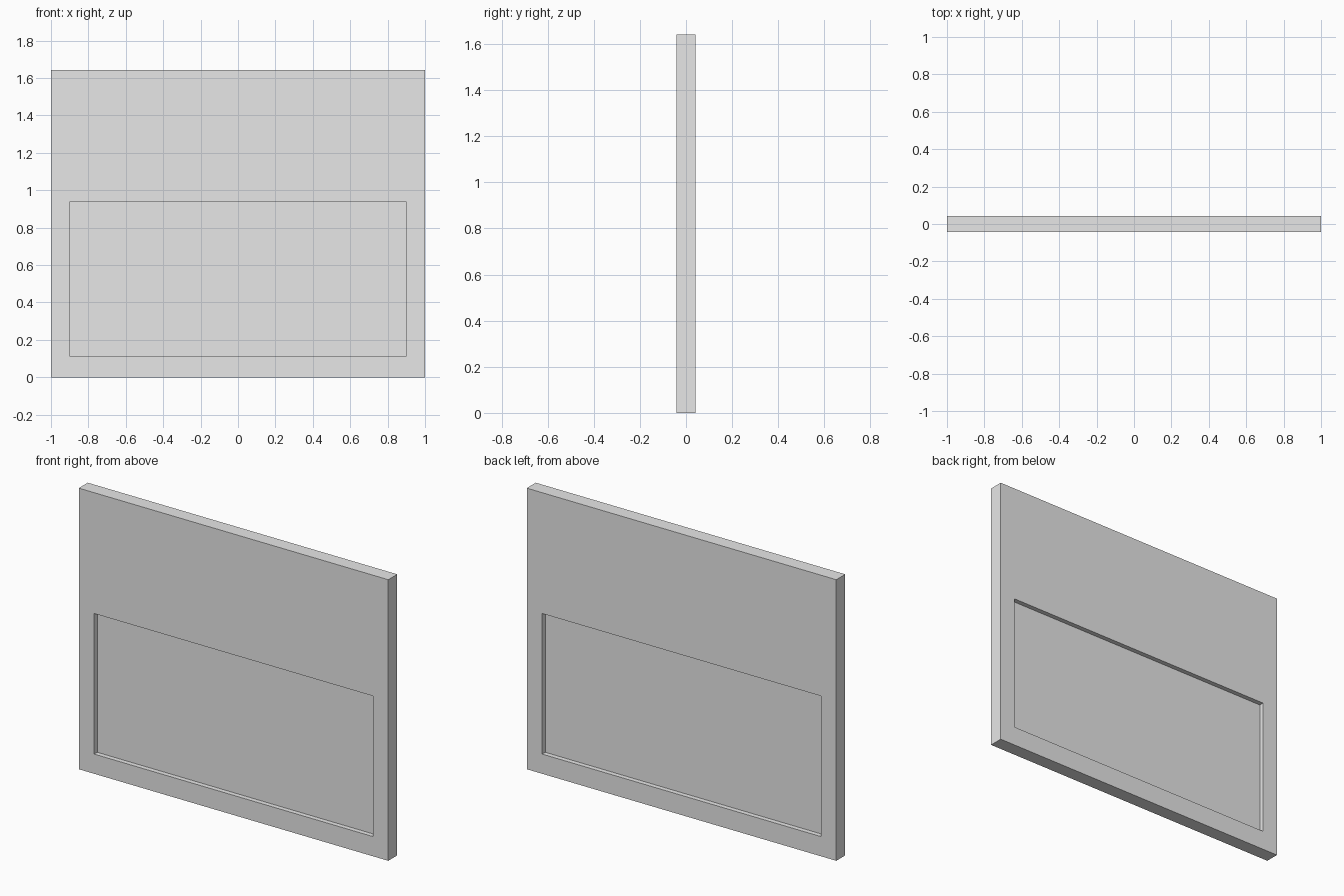
import bpy
import bmesh
from mathutils import Vector

default = bpy.data.objects.get("Cube")
if default:
    bpy.data.objects.remove(default, do_unlink=True)

WIDTH, DEPTH, HEIGHT = 2.0, 0.083, 1.642
RECESS_HALF_WIDTH, RECESS_LOW, RECESS_HIGH = 0.9, 0.115, 0.936
RECESS_DEPTH = 0.028

# Plain grey material
grey = bpy.data.materials.new("light_grey")
grey.use_nodes = True
colour = (0.8, 0.8, 0.8, 1.0)
grey.diffuse_color = colour
grey.node_tree.nodes["Principled BSDF"].inputs["Base Color"].default_value = colour

# Slab
bm = bmesh.new()
bmesh.ops.create_cube(bm, size=1)
bmesh.ops.scale(bm, vec=(WIDTH, DEPTH, HEIGHT), verts=bm.verts)
bmesh.ops.translate(bm, vec=(0, 0, HEIGHT / 2), verts=bm.verts)

# Sunken rectangle on the front and the back
for side in (-1, 1):
    face = next(f for f in bm.faces if f.normal.y * side > 0.9)
    bmesh.ops.inset_individual(bm, faces=[face], thickness=0.05)
    for v in face.verts:
        v.co.x = RECESS_HALF_WIDTH if v.co.x > 0 else -RECESS_HALF_WIDTH
        v.co.z = RECESS_HIGH if v.co.z > HEIGHT / 2 else RECESS_LOW
    # A second ring of faces forms the straight recess walls
    bmesh.ops.inset_individual(bm, faces=[face], thickness=0.0)
    bmesh.ops.translate(bm, vec=Vector((0, -side * RECESS_DEPTH, 0)), verts=face.verts)

bmesh.ops.recalc_face_normals(bm, faces=bm.faces)
mesh = bpy.data.meshes.new("recessed_panel")
bm.to_mesh(mesh)
bm.free()
mesh.materials.append(grey)
panel = bpy.data.objects.new("recessed_panel", mesh)
bpy.context.collection.objects.link(panel)
